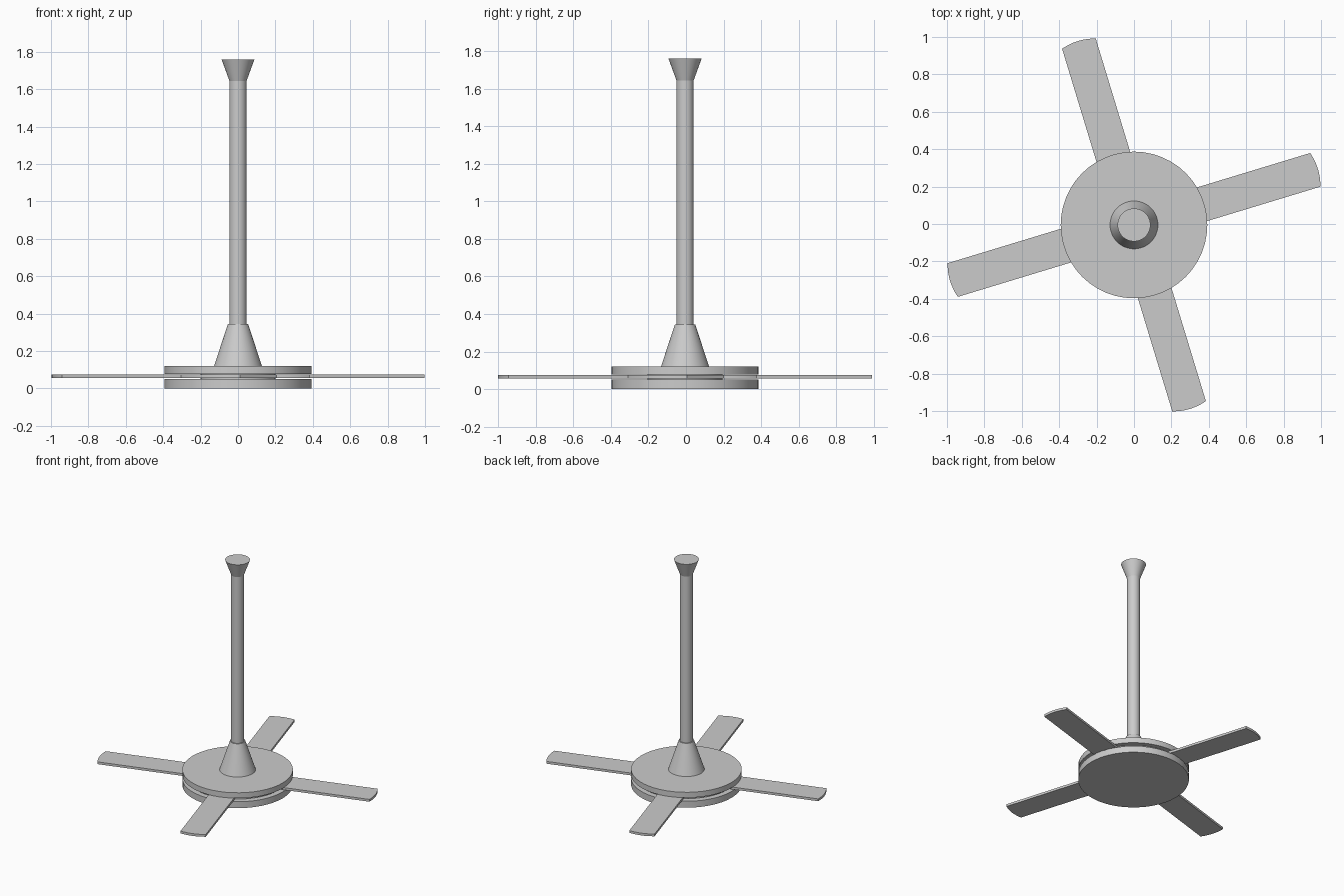
import bpy, bmesh, math

if "Cube" in bpy.data.objects:
    bpy.data.objects.remove(bpy.data.objects["Cube"])

CY = -0.005      # hub axis offset in y
SIDES = 48


def finish(name, bm):
    bmesh.ops.recalc_face_normals(bm, faces=bm.faces[:])
    me = bpy.data.meshes.new(name)
    bm.to_mesh(me)
    bm.free()
    ob = bpy.data.objects.new(name, me)
    bpy.context.collection.objects.link(ob)
    bpy.ops.object.select_all(action='DESELECT')
    bpy.context.view_layer.objects.active = ob
    ob.select_set(True)
    bpy.ops.object.shade_smooth_by_angle(angle=math.radians(30))
    return ob


def frustum(name, r1, r2, z1, z2):
    bm = bmesh.new()
    bmesh.ops.create_cone(bm, cap_ends=True, segments=SIDES,
                          radius1=r1, radius2=r2, depth=z2 - z1)
    bmesh.ops.translate(bm, vec=(0, CY, (z1 + z2) / 2), verts=bm.verts[:])
    return finish(name, bm)


def blade(name, angle):
    # constant-width strip with a rounded tip
    half, steps = 0.094, 8
    outline = [(0.2, half), (0.2, -half)]
    for i in range(steps + 1):
        t = -1 + 2 * i / steps
        outline.append((1.028 - 0.015 * t * t, half * t))
    bm = bmesh.new()
    face = bm.faces.new([bm.verts.new((x, y, 0.056)) for x, y in outline])
    ext = bmesh.ops.extrude_face_region(bm, geom=[face])
    top = [g for g in ext["geom"] if isinstance(g, bmesh.types.BMVert)]
    bmesh.ops.translate(bm, vec=(0, 0, 0.018), verts=top)
    ob = finish(name, bm)
    ob.location.y = CY
    ob.rotation_euler.z = angle


# motor housing: two discs with a recessed rotor between them
frustum("lower_disc", 0.392, 0.392, 0.0, 0.05)
frustum("rotor_disc", 0.36, 0.36, 0.056, 0.074)
frustum("rotor_core", 0.2, 0.2, 0.05, 0.078)
frustum("upper_disc", 0.392, 0.392, 0.078, 0.12)

# hanging rod with lower collar and ceiling cup
frustum("collar", 0.128, 0.054, 0.12, 0.345)
frustum("rod", 0.046, 0.046, 0.34, 1.65)
frustum("ceiling_cup", 0.046, 0.088, 1.645, 1.76)

# four blades
for k in range(4):
    blade(f"blade_{k + 1}", math.radians(16.9 + 90 * k))
